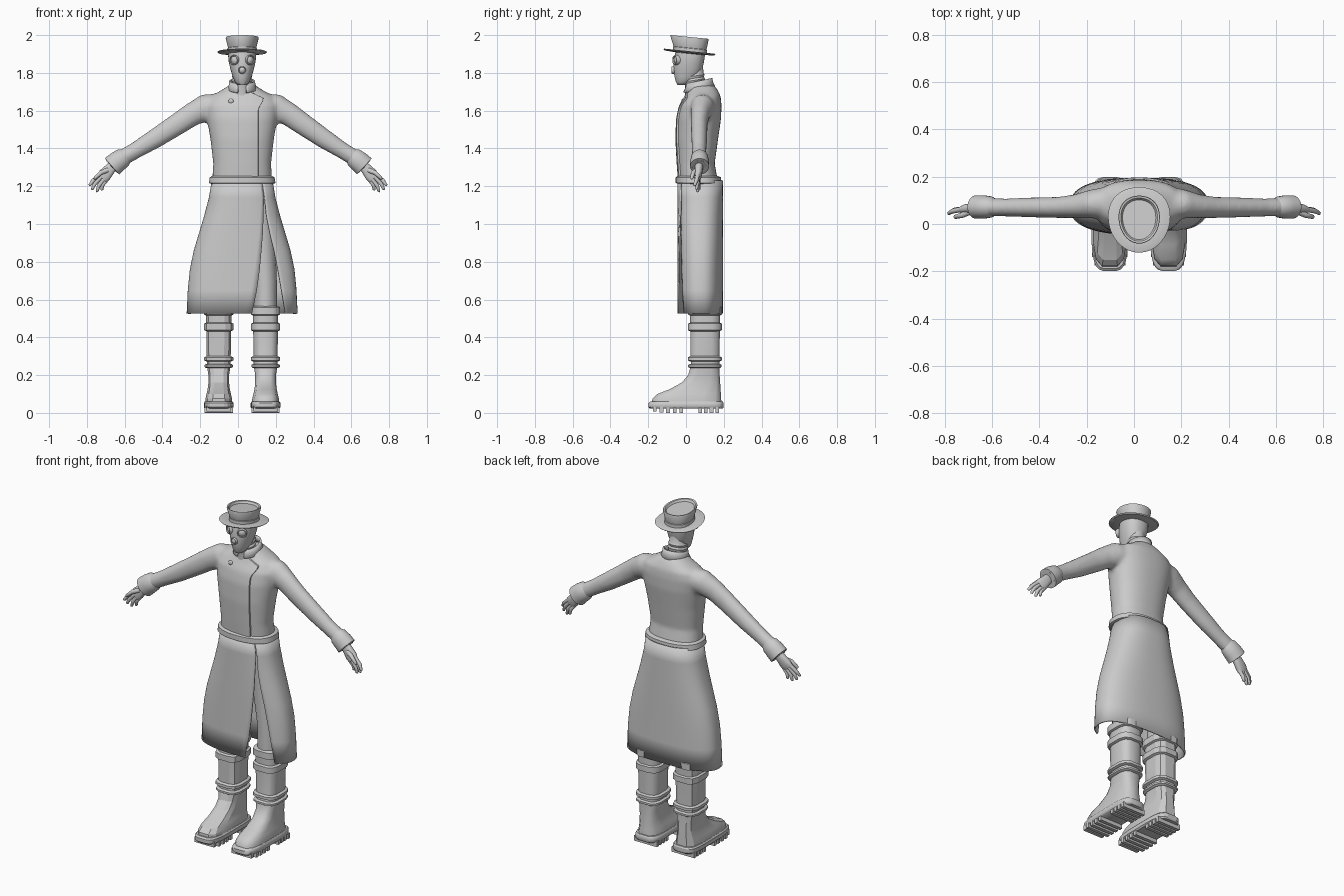
import bpy, bmesh
from math import sin, cos, pi, asin, radians
from mathutils import Vector as V, Matrix
from mathutils.bvhtree import BVHTree

if "Cube" in bpy.data.objects:
    bpy.data.objects.remove(bpy.data.objects["Cube"])

CX = 0.022  # body centre line
X, Y, Z = V((1, 0, 0)), V((0, 1, 0)), V((0, 0, 1))


def sp(v, p):
    return (1 if v >= 0 else -1) * abs(v) ** p


def ring(c, u, v, ru, rv, n=24, p=1.0, egg=0.0):
    out = []
    for i in range(n):
        a = 2 * pi * (i + 0.5) / n
        s = sin(a)
        out.append(V(c) + u * ru * sp(cos(a), p) * (1 + egg * s) + v * rv * sp(s, p))
    return out


def hring(cx, z, hx, y0, y1, n=24, p=1.0, egg=0.0, tilt=0.0):
    pts = ring((cx, (y0 + y1) / 2, z), X, Y, hx, (y1 - y0) / 2, n, p, egg)
    for q in pts:
        q.z += tilt * (q.y - 0.02)
    return pts


def make(name, bm, angle=40):
    bmesh.ops.recalc_face_normals(bm, faces=bm.faces)
    me = bpy.data.meshes.new(name)
    bm.to_mesh(me)
    bm.free()
    ob = bpy.data.objects.new(name, me)
    bpy.context.collection.objects.link(ob)
    if angle:
        bpy.ops.object.select_all(action='DESELECT')
        ob.select_set(True)
        bpy.context.view_layer.objects.active = ob
        bpy.ops.object.shade_smooth_by_angle(angle=radians(angle))
    return ob


def loft(name, parts, closed=True, angle=40):
    """Each part is a list of rings; closed rings get end caps."""
    bm = bmesh.new()
    for rings in parts:
        vs = [[bm.verts.new(q) for q in r] for r in rings]
        n = len(vs[0])
        for a, b in zip(vs, vs[1:]):
            for i in range(n if closed else n - 1):
                j = (i + 1) % n
                bm.faces.new((a[i], a[j], b[j], b[i]))
        if closed:
            bm.faces.new(vs[0])
            bm.faces.new(vs[-1])
    return make(name, bm, angle)


def tube(stations, n=16, p=1.0):
    """Rings along a path; station = (x, y, z, half width in the xz plane, half depth in y)."""
    out = []
    for i, s in enumerate(stations):
        a, b = stations[max(i - 1, 0)], stations[min(i + 1, len(stations) - 1)]
        d = (V(b[:3]) - V(a[:3])).normalized()
        u = d.cross(Y).normalized()
        out.append(ring(s[:3], u, u.cross(d), s[3], s[4], n, p))
    return out


def solid(ob, t):
    m = ob.modifiers.new("thickness", 'SOLIDIFY')
    m.thickness = t
    m.offset = 0


def side_x(s, d):
    return s * d + CX * max(0, 1 - d / 0.7)


# coat upper body with both sleeves, blended into one skin
torso = [hring(CX, *r, n=40, p=0.85) for r in (
    (1.21, .160, -.037, .172), (1.32, .153, -.045, .152), (1.45, .168, -.052, .170),
    (1.56, .187, -.048, .186), (1.63, .196, -.032, .188), (1.675, .172, -.005, .184),
    (1.705, .115, .01, .170), (1.735, .068, .025, .15))]
arm = ((.08, .095, 1.63, .065, .07), (.19, .085, 1.615, .072, .062), (.26, .075, 1.578, .062, .05),
       (.33, .07, 1.53, .058, .045), (.45, .07, 1.45, .052, .042), (.55, .07, 1.388, .044, .038),
       (.645, .072, 1.332, .043, .04))
sleeves = [tube([(side_x(s, q[0]),) + q[1:] for q in arm], 24) for s in (-1, 1)]
coat = loft("coat_body", [torso] + sleeves)
rm = coat.modifiers.new("blend", 'REMESH')
rm.mode, rm.voxel_size, rm.use_smooth_shade = 'VOXEL', 0.011, True
sm = coat.modifiers.new("soften", 'SMOOTH')
sm.factor, sm.iterations = 0.5, 6
dg = bpy.context.evaluated_depsgraph_get()
bvh = BVHTree.FromObject(coat, dg)


def front_y(x, z):
    hit = bvh.ray_cast(V((x, -1, z)), Y)[0]
    return hit.y if hit else 0.0


# overlapping front flap with pointed lapel
rows = []
for i in range(30):
    z = 1.235 + i * (1.70 - 1.235) / 29
    edge = 0.107 if z < 1.61 else (0.107 + (z - 1.61) * 0.6 if z < 1.665 else 0.14 - (z - 1.665) * 2.2)
    row = []
    for k in range(9):
        x = -0.06 + (edge + 0.06) * k / 8
        row.append(V((x, front_y(x, z) - 0.01 * k / 8 + 0.001, z)))
    row.append(V((edge + .001, front_y(edge, z) + 0.006, z)))
    rows.append(row)
loft("front_flap", [rows], closed=False)

# button
bm = bmesh.new()
bmesh.ops.create_uvsphere(bm, u_segments=16, v_segments=8, radius=0.014,
                          matrix=Matrix.Translation((-.037, front_y(-.037, 1.65), 1.65)) @ Matrix.Diagonal((1, .6, 1, 1)))
make("button", bm)

# belt
loft("belt", [[hring(CX, *r, n=40, p=0.85) for r in (
    (1.213, .165, -.04, .18), (1.217, .177, -.055, .188), (1.247, .172, -.055, .186), (1.254, .16, -.045, .17))]])

# coat skirt, open at the front slit: z, half width, slit left x, slit right x
rows, P = [], 0.8
for z, rx, xl, xr in ((1.23, .157, .125, .127), (1.14, .172, .136, .14), (1.04, .198, .134, .15),
                      (.95, .225, .131, .168), (.86, .252, .124, .19), (.76, .273, .115, .21),
                      (.65, .284, .1, .229), (.525, .29, .074, .25)):
    tl, tr = [asin(((x - CX) / rx) ** (1 / P)) for x in (xl, xr)]
    row = []
    for k in range(61):
        t = tr + (2 * pi + tl - tr) * k / 60
        row.append(V((CX + rx * sp(sin(t), P), .075 - .117 * sp(cos(t), P), z)))
    rows.append(row)
solid(loft("coat_skirt", [rows], closed=False), 0.008)

# stand-up collar, open at the front
rows = []
for zf, zb, r in ((1.695, 1.725, .078), (1.72, 1.75, .066), (1.742, 1.772, .063)):
    row = []
    for k in range(33):
        t = .3 + (2 * pi - .6) * k / 32
        f = (1 - cos(t)) / 2
        row.append(V((CX + r * sin(t), .068 - (r + .004) * cos(t), zf + (zb - zf) * f)))
    rows.append(row)
solid(loft("collar", [rows], closed=False), 0.01)

# neck wrap with folds
loft("neck", [[hring(CX, z, r, .045 - r, .045 + r, tilt=.15) for z, r in (
    (1.68, .052), (1.745, .052), (1.757, .056), (1.768, .05), (1.78, .054), (1.79, .047), (1.85, .046))]])

# masked head
loft("head", [[hring(CX, *r, n=32, p=.9, egg=.08) for r in (
    (1.735, .022, -.045, .0), (1.752, .038, -.054, .03), (1.78, .05, -.061, .07), (1.82, .062, -.067, .087),
    (1.86, .071, -.064, .096), (1.89, .074, -.06, .1), (1.925, .073, -.055, .1))]], angle=60)


# goggles and breathing port: rim plus domed lens
def port(name, loc, r, yaw, depth):
    m = Matrix.Translation(loc) @ Matrix.Rotation(yaw, 4, 'Z')
    rings = [ring((0, y, 0), X, Z, k * r, k * r, 24) for y, k in
             ((.015, 1), (-depth, 1.0), (-depth - .004, .92), (-depth - .003, .8), (-depth + .004, .76), (-depth, .5), (-depth - .003, .1))]
    loft(name, [[[m @ q for q in rr] for rr in rings]])


for s, n in ((-1, "left"), (1, "right")):
    port("goggle_" + n, (CX + s * .04, -.05, 1.868), .026, s * .5, .009)
port("breathing_port", (CX, -.066, 1.815), .02, 0, .008)

# hat: brim and flared crown with dished top
H = dict(n=40, p=.95, egg=.1, tilt=-.1)
loft("hat_brim", [[hring(CX, *r, **H) for r in (
    (1.902, .075, -.065, .105), (1.906, .125, -.115, .15), (1.912, .131, -.121, .156),
    (1.915, .125, -.115, .15), (1.913, .078, -.07, .108))]])
loft("hat_crown", [[hring(CX, *r, **H) for r in (
    (1.905, .077, -.068, .112), (1.93, .077, -.068, .112), (1.932, .074, -.066, .109), (1.985, .087, -.083, .12),
    (1.99, .085, -.081, .118), (1.988, .077, -.073, .11), (1.976, .07, -.066, .102))]])

# low-poly leg shape: z, half width, y front, y back
boot = ((.04, .074, -.185, .192), (.075, .072, -.182, .19), (.1, .066, -.155, .188), (.125, .06, -.09, .186),
        (.16, .056, -.025, .183), (.2, .056, .01, .18), (.25, .064, .024, .178), (.5, .068, .02, .182), (.56, .07, .018, .184))
sole = ((.022, .072, -.19, .195), (.03, .079, -.2, .2), (.052, .079, -.2, .2), (.06, .073, -.19, .195))
for s, n, ang in ((-1, "left", 15), (1, "right", 50)):
    lx = CX + s * .124
    loft("boot_" + n, [[hring(lx, *r, n=12, p=.6) for r in boot]], angle=ang)
    loft("sole_" + n, [[hring(lx, *r, n=24, p=.5, egg=.06) for r in sole]], angle=ang)
    # straps around the shaft
    for i, (z0, z1, w) in enumerate(((.237, .26, .01), (.272, .3, .012), (.432, .478, .012), (.515, .565, .012))):
        c = .006
        loft("strap_%s_%d" % (n, i), [[hring(lx, z, .067 + g, .02 - g, .18 + g, n=12, p=.6) for z, g in (
            (z0, 0), (z0 + c, w), (z1 - c, w), (z1, 0))]], angle=ang)
    # tread bars
    bm = bmesh.new()
    for y in (-.165, -.13, -.095, -.06, -.025, .075, .105, .135, .165):
        w = .13 if y < -.15 else .15
        bmesh.ops.create_cube(bm, size=1, matrix=Matrix.Translation((lx, y, .0155 + max(0, -.12 - y) * .15))
                              @ Matrix.Diagonal((w, .02, .031, 1)))
    bmesh.ops.translate(bm, verts=bm.verts, vec=(0, 0, -min(v.co.z for v in bm.verts)))
    make("treads_" + n, bm, 0)
    # trouser leg under the coat
    loft("trouser_" + n, [[hring(CX + s * d, z, hx, .09 - hy, .09 + hy, n=20) for z, d, hx, hy in (
        (.5, .124, .06, .07), (.7, .122, .062, .072), (.95, .1, .075, .08), (1.15, .08, .078, .085))]])

    # turned-back cuff
    ex = lambda d: side_x(s, d)
    loft("cuff_" + n, [tube([(ex(.595), .072, 1.362, .04, .036), (ex(.61), .072, 1.352, .052, .045),
                             (ex(.64), .072, 1.33, .056, .05), (ex(.668), .072, 1.305, .058, .05),
                             (ex(.67), .072, 1.303, .046, .04), (ex(.655), .072, 1.317, .034, .03)], 24)])
    # hand: palm, four fingers, thumb
    parts = [tube([(ex(.64), .07, 1.33, .028, .022), (ex(.675), .068, 1.295, .029, .021),
                   (ex(.705), .064, 1.26, .036, .02), (ex(.722), .06, 1.242, .032, .014)], 16, .8)]
    for bx, bz, tx, tz, ty in ((.735, 1.256, .788, 1.202, .045), (.727, 1.247, .775, 1.182, .055),
                               (.712, 1.238, .75, 1.17, .06), (.698, 1.235, .725, 1.178, .068)):
        mx, mz = bx * .45 + tx * .55 + .004, bz * .45 + tz * .55 + .003
        parts.append(tube([(ex(bx - .015), .064, bz + .015, .012, .012), (ex(mx), (.064 + ty) / 2, mz, .0105, .0105),
                           (ex(tx - .004), ty, tz + .004, .008, .008), (ex(tx), ty, tz, .003, .003)], 10))
    parts.append(tube([(ex(.69), .055, 1.285, .014, .014), (ex(.725), .038, 1.272, .012, .012),
                       (ex(.757), .03, 1.243, .009, .009), (ex(.762), .03, 1.237, .003, .003)], 10))
    loft("hand_" + n, parts, angle=50)
